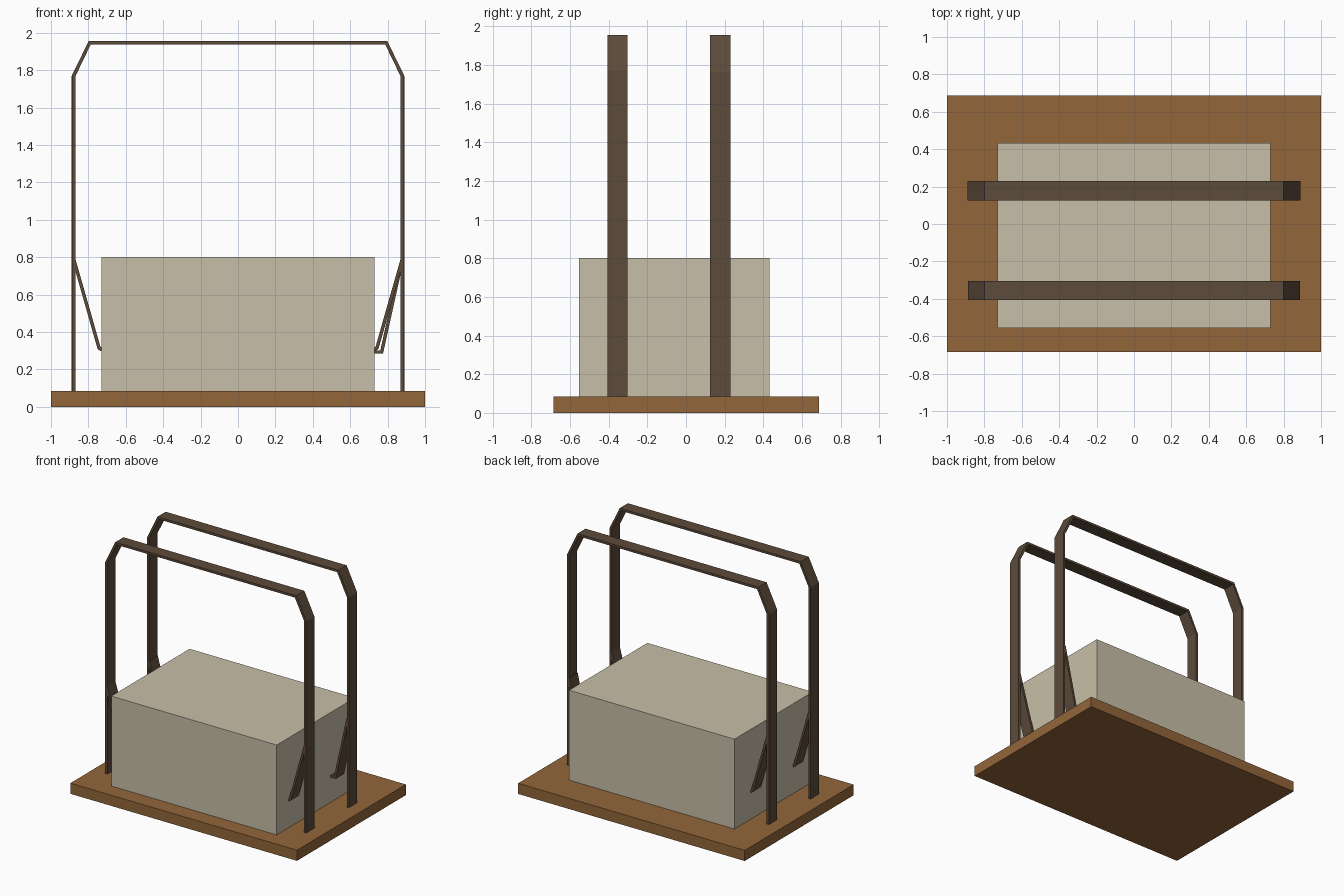
import bpy, bmesh
from mathutils import Vector

cube = bpy.data.objects.get("Cube")
if cube:
    bpy.data.objects.remove(cube, do_unlink=True)


def material(name, rgb):
    m = bpy.data.materials.new(name)
    m.use_nodes = True
    m.diffuse_color = (*rgb, 1)
    bsdf = m.node_tree.nodes["Principled BSDF"]
    bsdf.inputs["Base Color"].default_value = (*rgb, 1)
    bsdf.inputs["Roughness"].default_value = 0.8
    return m


WOOD = material("warm wood", (0.292, 0.133, 0.042))
CREAM = material("cream", (0.578, 0.521, 0.392))
DARK = material("dark brown", (0.107, 0.069, 0.042))


def finish(name, bm, mat):
    bmesh.ops.recalc_face_normals(bm, faces=bm.faces)
    me = bpy.data.meshes.new(name)
    bm.to_mesh(me)
    bm.free()
    me.materials.append(mat)
    ob = bpy.data.objects.new(name, me)
    bpy.context.collection.objects.link(ob)
    return ob


def box(name, lo, hi, mat):
    bm = bmesh.new()
    bmesh.ops.create_cube(bm, size=1)
    for v in bm.verts:
        v.co = [(a + b) / 2 + c * (b - a) for a, b, c in zip(lo, hi, v.co)]
    return finish(name, bm, mat)


def ribbon(name, path, y0, y1, mat, thick=0.018):
    """Flat bar following an x-z path with mitred bends, spanning y0 to y1."""
    pts = [Vector(p) for p in path]
    dirs = [(b - a).normalized() for a, b in zip(pts, pts[1:])]
    normals = [Vector((-d.y, d.x)) for d in dirs]
    bm = bmesh.new()
    rings = []
    for i, p in enumerate(pts):
        n0, n1 = normals[max(i - 1, 0)], normals[min(i, len(normals) - 1)]
        m = (n0 + n1).normalized()
        off = m * (thick / 2 / m.dot(n0))
        a, b = p + off, p - off
        rings.append([bm.verts.new((q.x, y, q.y))
                      for q, y in ((a, y0), (a, y1), (b, y1), (b, y0))])
    for r, s in zip(rings, rings[1:]):
        for k in range(4):
            j = (k + 1) % 4
            bm.faces.new((r[k], r[j], s[j], s[k]))
    bm.faces.new(rings[0])
    bm.faces.new(rings[-1])
    return finish(name, bm, mat)


# Base board and block
box("base_board", (-1, -0.685, 0), (1, 0.688, 0.085), WOOD)
box("block", (-0.73, -0.555, 0.085), (0.73, 0.432, 0.802), CREAM)

# Two hoops, each with a brace on both sides reaching in to the block
short_foot = [(0.877, 0.785), (0.743, 0.315), (0.729, 0.305)]
long_foot = [(0.877, 0.785), (0.768, 0.293), (0.729, 0.293)]
for place, y0, y1, half, bend, right_path in (
        ("front", -0.407, -0.304, 0.878, 1.772, short_foot),
        ("back", 0.125, 0.229, 0.882, 1.762, long_foot)):
    ribbon(place + "_hoop",
           [(-half, 0.085), (-half, bend), (-0.793, 1.946),
            (0.793, 1.946), (half, bend), (half, 0.085)], y0, y1, DARK)
    ribbon(place + "_left_brace", right_path, y0, y1, DARK)
    ribbon(place + "_right_brace", [(-x, z) for x, z in short_foot], y0, y1, DARK)
